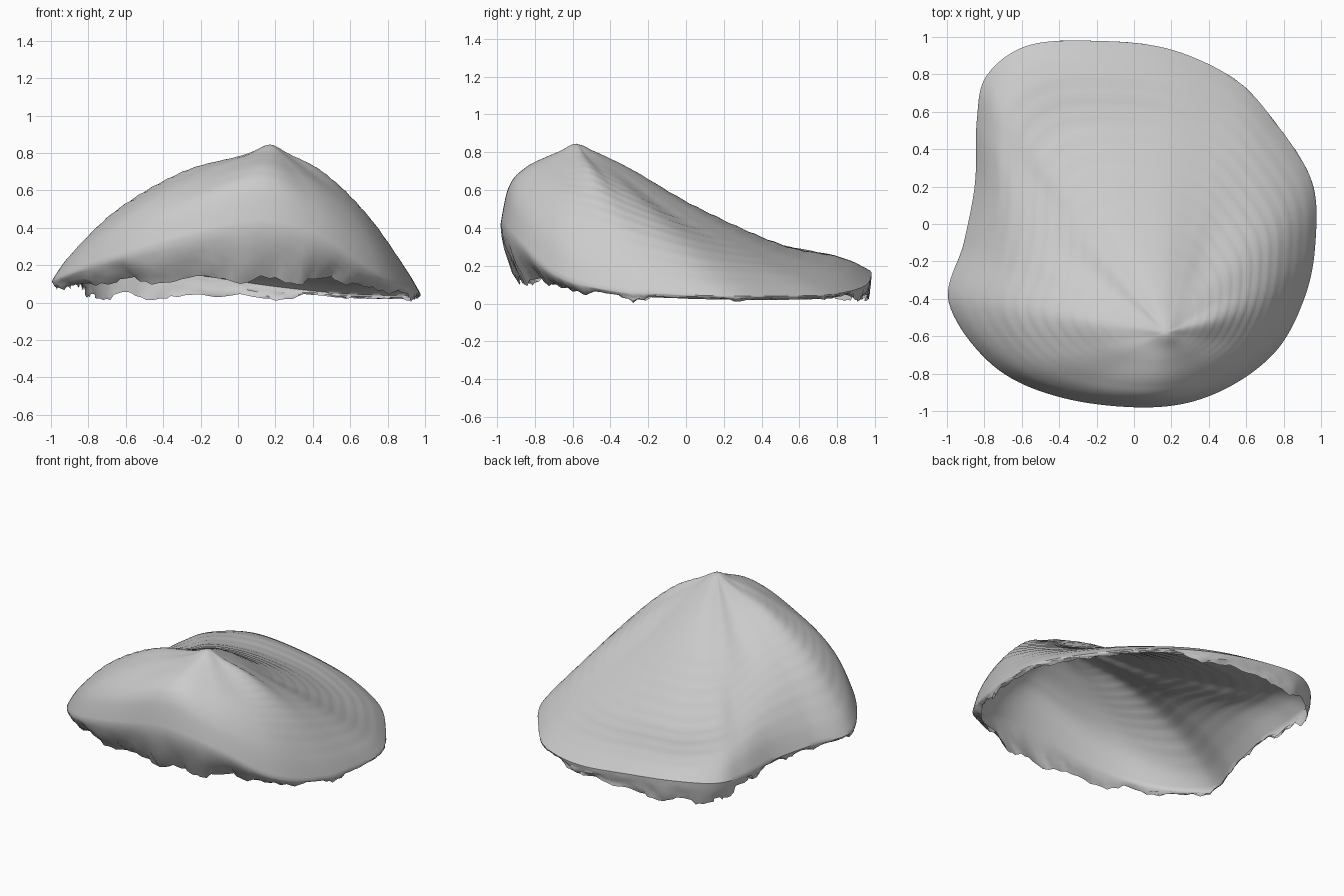
import bpy, bmesh, math, random
from mathutils import Vector

if "Cube" in bpy.data.objects:
    bpy.data.objects.remove(bpy.data.objects["Cube"])

random.seed(4)
APEX = Vector((0.17, -0.58, 0.82))
S_KEYS = [0, 0.15, 0.4, 0.7, 0.9, 1.0]
# Spokes from the beak: outline x, y, then heights at 15, 40, 70, 90 and 100 % of the way out
SPOKES = [
    (0.10, -0.98, 0.81, 0.775, 0.71, 0.61, 0.42),
    (0.45, -0.90, 0.805, 0.74, 0.63, 0.50, 0.34),
    (0.75, -0.69, 0.79, 0.69, 0.53, 0.34, 0.15),
    (0.91, -0.40, 0.79, 0.69, 0.47, 0.24, 0.07),
    (0.97, -0.10, 0.765, 0.625, 0.40, 0.19, 0.05),
    (0.95, 0.23, 0.745, 0.565, 0.33, 0.15, 0.04),
    (0.75, 0.55, 0.735, 0.51, 0.285, 0.14, 0.04),
    (0.53, 0.78, 0.73, 0.495, 0.265, 0.14, 0.05),
    (0.17, 0.94, 0.735, 0.505, 0.28, 0.18, 0.09),
    (-0.25, 0.98, 0.74, 0.515, 0.305, 0.23, 0.15),
    (-0.58, 0.95, 0.735, 0.52, 0.315, 0.25, 0.18),
    (-0.79, 0.79, 0.735, 0.53, 0.34, 0.26, 0.16),
    (-0.84, 0.56, 0.745, 0.56, 0.36, 0.27, 0.14),
    (-0.85, 0.22, 0.755, 0.60, 0.42, 0.28, 0.13),
    (-0.91, -0.10, 0.77, 0.66, 0.465, 0.27, 0.12),
    (-0.99, -0.42, 0.78, 0.70, 0.50, 0.28, 0.12),
    (-0.75, -0.76, 0.785, 0.71, 0.56, 0.39, 0.21),
    (-0.38, -0.93, 0.80, 0.735, 0.62, 0.49, 0.32),
]


def hermite(p1, p2, m1, m2, t):
    a, b = t * t, t * t * t
    return (2*b - 3*a + 1)*p1 + (b - 2*a + t)*m1 + (3*a - 2*b)*p2 + (b - a)*m2


def spoke(u):
    """Smoothly blended spoke at position u around the shell."""
    i, t = int(u), u - int(u)
    n = len(SPOKES)
    a, b, c, d = (SPOKES[(i + k) % n] for k in (-1, 0, 1, 2))
    return [hermite(q, r, (r - p)/2, (s - q)/2, t) for p, q, r, s in zip(a, b, c, d)]


def height(zs, s):
    """Smooth radial profile with a rounded top."""
    n = len(S_KEYS)
    slope = [0.0]
    for k in range(1, n):
        j = min(k + 1, n - 1)
        slope.append((zs[j] - zs[k - 1]) / (S_KEYS[j] - S_KEYS[k - 1]))
    slope[-1] = 1.3 * (zs[-1] - zs[-2]) / (S_KEYS[-1] - S_KEYS[-2])
    k = next(k for k in range(n - 1) if s <= S_KEYS[k + 1] + 1e-9)
    w = S_KEYS[k + 1] - S_KEYS[k]
    return hermite(zs[k], zs[k + 1], slope[k]*w, slope[k + 1]*w, (s - S_KEYS[k]) / w)


def clamp(v):
    return max(0.0, min(1.0, v))


# Domed shell with a beak knob and growth ripples, open underneath
SEG, RINGS, WALL = 180, 48, 5
bm = bmesh.new()
top = bm.verts.new(APEX + Vector((0, 0, 0.025)))
rings = [[] for _ in range(RINGS + WALL)]
for j in range(SEG):
    x, y, *zs = spoke(j * len(SPOKES) / SEG)
    zs = [APEX.z] + zs
    front = clamp((-0.45 - y) / 0.4)
    left = clamp((-0.6 - x) / 0.2) * clamp((0.7 - y) / 0.2)
    reach = math.hypot(x - APEX.x, y - APEX.y)
    for k in range(RINGS):
        s = 1 - (1 - (k + 1) / RINGS) ** 1.2
        knob = 0.025 * math.exp(-(s * reach / 0.065) ** 2)
        ripple = 0.003 * math.sin(s * 95) * clamp(s * 2) * (1 - front) * (1 - s**6)
        rings[k].append(bm.verts.new((APEX.x + (x - APEX.x)*s, APEX.y + (y - APEX.y)*s,
                                      height(zs, s) + knob + ripple)))
    # Wall turning down and inward to the ragged rim
    wave = 0.012 * (math.sin(j * 0.7) + math.sin(j * 0.43 + 2))
    foot = 0.035 + 0.085 * max(front, 0.7 * left) + wave + random.uniform(-0.01, 0.01)
    foot = max(0.0, min(foot, zs[-1] - 0.02))
    inset = 0.02 + 0.08*front
    for w in range(1, WALL + 1):
        t = w / WALL
        f = 1 - inset * t**1.7
        jit = random.uniform(-0.01, 0.01) * t
        rings[RINGS + w - 1].append(bm.verts.new((x*f + jit, y*f + jit, zs[-1] + (foot - zs[-1])*t)))
for j in range(SEG):
    n = (j + 1) % SEG
    bm.faces.new((top, rings[0][j], rings[0][n]))
    for a, b in zip(rings, rings[1:]):
        bm.faces.new((a[j], b[j], b[n], a[n]))
bmesh.ops.recalc_face_normals(bm, faces=bm.faces)
mesh = bpy.data.meshes.new("shell")
bm.to_mesh(mesh)
bm.free()
shell = bpy.data.objects.new("shell", mesh)
bpy.context.collection.objects.link(shell)
bpy.context.view_layer.objects.active = shell
shell.select_set(True)
bpy.ops.object.shade_smooth_by_angle(angle=math.radians(40))
